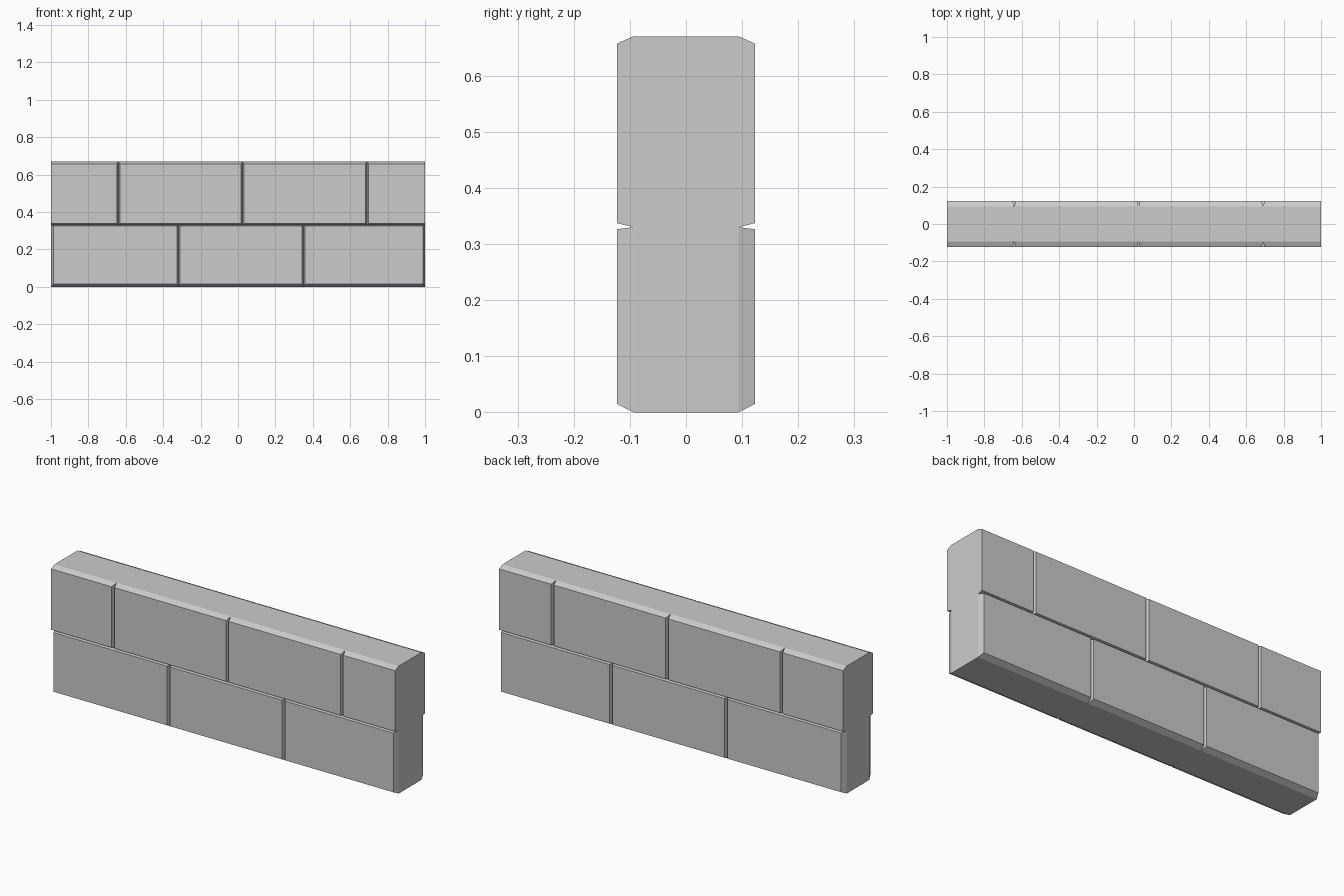
import bpy, bmesh

if "Cube" in bpy.data.objects:
    bpy.data.objects.remove(bpy.data.objects["Cube"])

CORE, FACE = 0.094, 0.123      # half depth at groove bottom / at brick face
H = 0.67
X0, X1, ZMID = -1.0, 1.0, 0.33

# Each row: z bottom, z top, bottom inset, top inset, end insets, joint positions
ROWS = [
    (0.003, ZMID, 0.012, 0.004, (0.014, 0.010), (-0.318, 0.35)),
    (ZMID, H, 0.007, 0.013, (0.0, 0.0), (-0.64, 0.024, 0.69)),
]
GROOVE = 0.008                  # half width of a vertical joint

bm = bmesh.new()


def quad(*pts):
    bm.faces.new([bm.verts.new(p) for p in pts])


def brick(x0, x1, z0, z1, left, right, low, high, side):
    """Chamfered brick face standing out from the wall core."""
    base = [(x0, side * CORE, z0), (x1, side * CORE, z0),
            (x1, side * CORE, z1), (x0, side * CORE, z1)]
    f = [(x0 + left, side * FACE, z0 + low), (x1 - right, side * FACE, z0 + low),
         (x1 - right, side * FACE, z1 - high), (x0 + left, side * FACE, z1 - high)]
    quad(*f)
    for i in range(4):
        j = (i + 1) % 4
        quad(base[i], base[j], f[j], f[i])


# Brick faces, front and back
for z0, z1, low, high, ends, joints in ROWS:
    xs = [X0, *joints, X1]
    for i in range(len(xs) - 1):
        left = ends[0] if i == 0 else GROOVE
        right = ends[1] if i == len(xs) - 2 else GROOVE
        for side in (-1, 1):
            brick(xs[i], xs[i + 1], z0, z1, left, right, low, high, side)

# Core: flat ends, top and underside
zb = ROWS[0][0]
for x in (X0, X1):
    for z0, z1 in ((zb, ZMID), (ZMID, H)):
        quad((x, -CORE, z0), (x, CORE, z0), (x, CORE, z1), (x, -CORE, z1))
for z in (zb, H):
    quad((X0, -CORE, z), (X1, -CORE, z), (X1, CORE, z), (X0, CORE, z))

# Stand on the ground, weld and orient outward
for v in bm.verts:
    if abs(v.co.z - zb) < 1e-6:
        v.co.z = 0.0
bmesh.ops.remove_doubles(bm, verts=bm.verts, dist=1e-5)
for f in bm.faces:
    f.normal_update()
    c = f.calc_center_median()
    n = f.normal
    # vertical joint sides slope toward the face side, so the y sign decides
    if abs(n.y) > 0.05:
        flip = n.y * c.y < 0
    elif abs(n.z) > 0.5:
        flip = n.z * (c.z - H / 2) < 0
    else:
        flip = n.x * c.x < 0
    if flip:
        f.normal_flip()

mesh = bpy.data.meshes.new("brick_wall")
bm.to_mesh(mesh)
bm.free()
bpy.context.collection.objects.link(bpy.data.objects.new("brick_wall", mesh))
